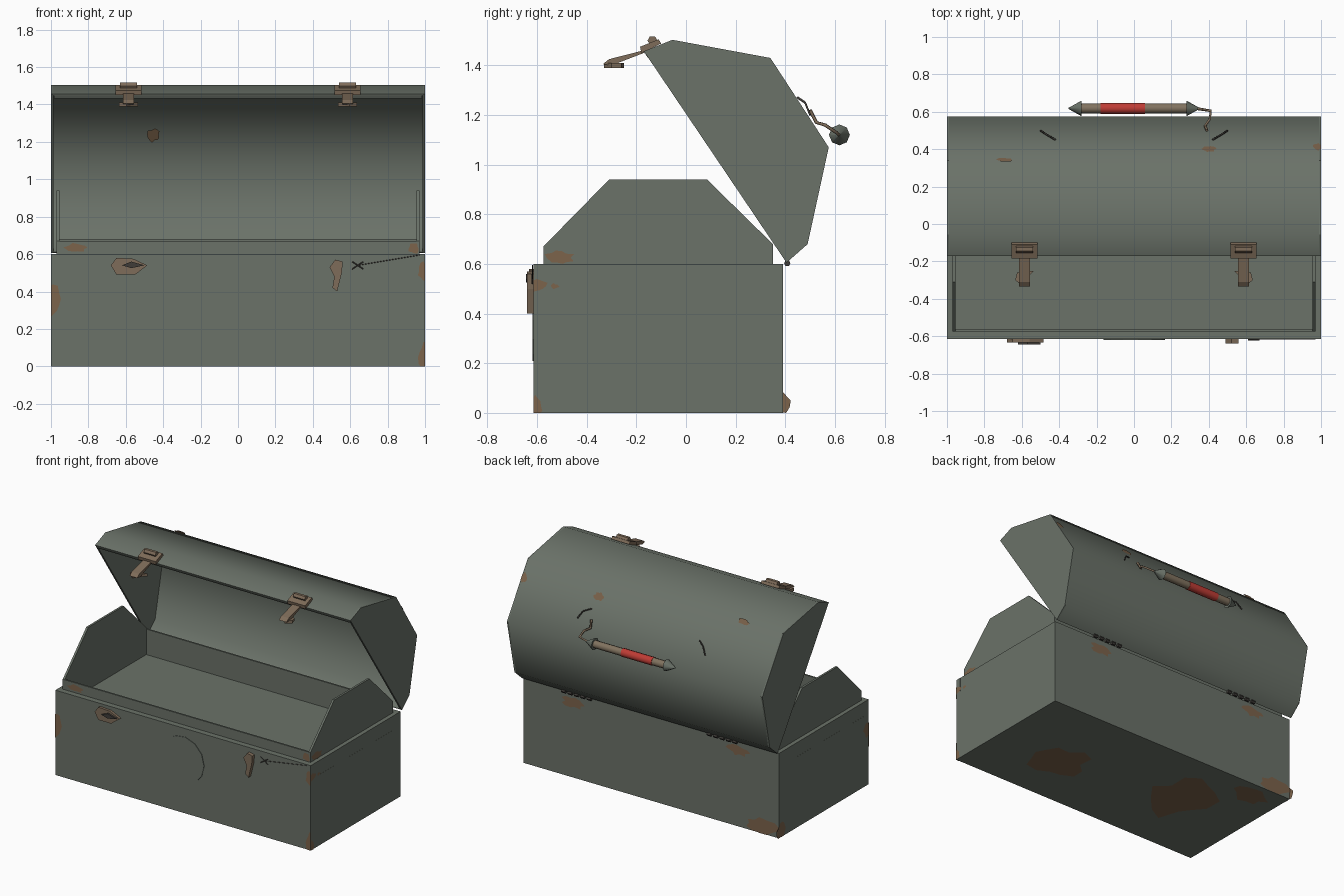
import bpy, bmesh, math, random
from mathutils import Vector, Matrix

cube = bpy.data.objects.get("Cube")
if cube:
    bpy.data.objects.remove(cube, do_unlink=True)


def material(name, rgb):
    m = bpy.data.materials.new(name)
    m.use_nodes = True
    m.diffuse_color = (*rgb, 1)
    m.node_tree.nodes["Principled BSDF"].inputs["Base Color"].default_value = (*rgb, 1)
    return m


GREEN = material("grey green paint", (0.145, 0.168, 0.14))
RUST = material("rust patch", (0.2, 0.125, 0.07))
BRASS = material("weathered brown metal", (0.21, 0.15, 0.1))
WOOD = material("worn grip", (0.22, 0.17, 0.115))
RED = material("red grip", (0.52, 0.045, 0.035))
DARK = material("dark metal", (0.05, 0.045, 0.04))


def finish(name, bm, mat):
    bmesh.ops.recalc_face_normals(bm, faces=bm.faces)
    mesh = bpy.data.meshes.new(name)
    bm.to_mesh(mesh)
    bm.free()
    mesh.materials.append(mat)
    ob = bpy.data.objects.new(name, mesh)
    bpy.context.collection.objects.link(ob)
    return ob


def smooth(ob, degrees):
    bpy.ops.object.select_all(action="DESELECT")
    ob.select_set(True)
    bpy.context.view_layer.objects.active = ob
    for mod in list(ob.modifiers):
        bpy.ops.object.modifier_apply(modifier=mod.name)
    bpy.ops.object.shade_smooth_by_angle(angle=math.radians(degrees))


def prism(name, pts, axis, a, b, mat):
    """Extrude a 2D outline from a to b along the given axis."""
    place = {"x": lambda p, t: (t, p[0], p[1]),
             "y": lambda p, t: (p[0], t, p[1]),
             "z": lambda p, t: (p[0], p[1], t)}[axis]
    bm = bmesh.new()
    low = [bm.verts.new(place(p, a)) for p in pts]
    high = [bm.verts.new(place(p, b)) for p in pts]
    bm.faces.new(low)
    bm.faces.new(high)
    n = len(pts)
    for i in range(n):
        j = (i + 1) % n
        bm.faces.new((low[i], low[j], high[j], high[i]))
    return finish(name, bm, mat)


def box(name, x, y, z, mat):
    return prism(name, [(x[0], y[0]), (x[1], y[0]), (x[1], y[1]), (x[0], y[1])], "z", *z, mat)


def rod(name, x0, x1, r0, r1, y, z, mat, sides=8):
    bm = bmesh.new()
    where = Matrix.Translation(((x0 + x1) / 2, y, z)) @ Matrix.Rotation(math.pi / 2, 4, "Y")
    bmesh.ops.create_cone(bm, cap_ends=True, segments=sides, radius1=r0, radius2=r1,
                          depth=x1 - x0, matrix=where)
    ob = finish(name, bm, mat)
    smooth(ob, 50)
    return ob


def wire(name, pts, radius, mat):
    cu = bpy.data.curves.new(name, "CURVE")
    cu.dimensions = "3D"
    cu.bevel_depth = radius
    cu.bevel_resolution = 0
    sp = cu.splines.new("POLY")
    sp.points.add(len(pts) - 1)
    for point, p in zip(sp.points, pts):
        point.co = (*p, 1)
    cu.materials.append(mat)
    bpy.context.collection.objects.link(bpy.data.objects.new(name, cu))


# Box body with a sunken tray
F, B = -0.615, 0.39          # front and back of the box
TF, TB = -0.575, 0.35        # front and back of the tray
RIM, FLOOR = 0.6, 0.5
prism("box_body", [(F, 0), (B, 0), (B, RIM), (TB, RIM), (TB, FLOOR), (TF, FLOOR),
                   (TF, RIM), (F, RIM)], "x", -1, 1, GREEN)
box("tray_front_lip", (-0.97, 0.97), (TF, TF + 0.012), (FLOOR, 0.67), GREEN)
box("tray_back_lip", (-0.97, 0.97), (TB - 0.012, TB), (FLOOR, 0.68), GREEN)
tray_end = [(TF, FLOOR), (TF, 0.67), (-0.31, 0.94), (0.085, 0.94), (TB, 0.68), (TB, FLOOR)]

# Open lid: a bent sheet between two end panels
lid = [(-0.17, 1.457), (-0.055, 1.503), (0.34, 1.43), (0.575, 1.07), (0.49, 0.68), (0.405, 0.605)]
bm = bmesh.new()
rows = [[bm.verts.new((x, y, z)) for x in (-0.99, 0.99)] for y, z in lid]
for r, s in zip(rows, rows[1:]):
    bm.faces.new((r[0], r[1], s[1], s[0]))
skin = finish("lid_skin", bm, GREEN)
outward = skin.data.polygons[1].normal.z > 0
mod = skin.modifiers.new("thickness", "SOLIDIFY")
mod.thickness = 0.01
mod.offset = -1 if outward else 1
smooth(skin, 60)
prism("lid_front_flange", [lid[0], (-0.157, 1.462), (-0.143, 1.437), (-0.155, 1.432)],
      "x", -0.985, 0.985, GREEN)

for s, side in ((-1, "right"), (1, "left")):
    prism(side + "_tray_end", tray_end, "x", s * 0.955, s * 0.97, GREEN)
    prism(side + "_rim", [(F, FLOOR), (B, FLOOR), (B, RIM), (F, RIM)], "x", s * 0.965, s * 0.9995, GREEN)
    prism(side + "_lid_end", lid, "x", s * 0.986, s * 1.0, GREEN)

    # Lid clasps: mount, knuckle, arm and hook
    c = s * 0.585
    w = 0.07
    prism(side + "_clasp_mount", [(-0.18, 1.45), (-0.185, 1.475), (-0.11, 1.505), (-0.1, 1.488)],
          "x", c - w, c + w, BRASS)
    rod(side + "_clasp_knuckle", c - 0.045, c + 0.045, 0.02, 0.02, -0.135, 1.5, BRASS, 6)
    prism(side + "_clasp_arm", [(-0.165, 1.462), (-0.31, 1.425), (-0.335, 1.405), (-0.3, 1.4),
                                (-0.17, 1.45)], "x", c - 0.03, c + 0.03, BRASS)
    prism(side + "_clasp_hook", [(c - s * 0.05, -0.25), (c + s * 0.04, -0.26), (c + s * 0.05, -0.3),
                                 (c + s * 0.01, -0.33), (c - s * 0.01, -0.29)],
          "z", 1.39, 1.41, BRASS)

    # Hinge knuckles and handle brackets
    for i in range(5):
        x = s * 0.57 + (i - 2) * 0.05
        rod(side + "_hinge_knuckle", x - 0.015, x + 0.015, 0.013, 0.013, 0.408, 0.603, DARK, 6)
    wire(side + "_handle_bracket", [(s * 0.5, 0.5, 1.2), (s * 0.47, 0.48, 1.25), (s * 0.42, 0.45, 1.27)],
         0.005, DARK)

# Carrying handle with tapered ends and one loose wire
HY, HZ = 0.618, 1.12
rod("handle_grip", -0.28, 0.28, 0.027, 0.027, HY, HZ, WOOD)
rod("handle_red_band", -0.18, 0.06, 0.03, 0.03, HY, HZ, RED)
rod("handle_right_cap", -0.35, -0.28, 0.003, 0.042, HY, HZ, GREEN)
rod("handle_left_cap", 0.28, 0.35, 0.042, 0.003, HY, HZ, GREEN)
wire("handle_wire", [(0.33, HY, HZ), (0.41, 0.605, 1.13), (0.405, 0.56, 1.16), (0.38, 0.525, 1.17),
                     (0.39, 0.5, 1.22)], 0.008, BRASS)

# Front catches
prism("right_catch", [(-0.68, 0.54), (-0.65, 0.58), (-0.56, 0.575), (-0.485, 0.54), (-0.55, 0.49),
                      (-0.65, 0.49)], "y", F, F - 0.018, BRASS)
prism("right_catch_slot", [(-0.62, 0.54), (-0.57, 0.56), (-0.5, 0.54), (-0.57, 0.525)],
      "y", F - 0.01, F - 0.03, DARK)
prism("left_catch", [(0.49, 0.53), (0.52, 0.57), (0.56, 0.56), (0.555, 0.5), (0.53, 0.4),
                     (0.505, 0.42), (0.515, 0.48)], "y", F, F - 0.025, BRASS)
for dx in (-0.03, 0.03):
    wire("front_hook_wire", [(0.64 - dx, F - 0.004, 0.52), (0.64 + dx, F - 0.004, 0.56)], 0.003, DARK)
wire("front_wire", [(0.64, F - 0.004, 0.54), (0.97, F - 0.004, 0.595)], 0.002, DARK)

# Round front plate
R = 0.167
disc = [(R * math.cos(2 * math.pi * i / 13), 0.375 + R * math.sin(2 * math.pi * i / 13)) for i in range(13)]
prism("front_plate", disc, "y", F, F - 0.004, GREEN)

# Rust patches: thin irregular blobs lying on a surface
random.seed(4)
AXES = {"front": ((1, 0, 0), (0, 0, 1)), "back": ((-1, 0, 0), (0, 0, 1)),
        "left": ((0, 1, 0), (0, 0, 1)), "right": ((0, -1, 0), (0, 0, 1)),
        "under": ((1, 0, 0), (0, -1, 0)),
        "lid": ((-1, 0, 0), (0, -0.546, 0.837)), "inside": ((1, 0, 0), (0, -0.546, 0.837))}


def patch(face, centre, ru, rv):
    u, v = (Vector(a) for a in AXES[face])
    out = u.cross(v).normalized() * 0.003
    bm = bmesh.new()
    ring = []
    for i in range(14):
        t = 2 * math.pi * i / 14
        k = random.uniform(0.65, 1.1)
        p = Vector(centre) + u * ru * k * math.cos(t) + v * rv * k * math.sin(t)
        p.x = max(-1, min(1, p.x))
        p.y = max(F, p.y)
        p.z = max(0, p.z)
        ring.append(bm.verts.new(p + out))
    bm.faces.new(ring)
    mesh = bpy.data.meshes.new("rust_patch")
    bm.to_mesh(mesh)
    bm.free()
    mesh.materials.append(RUST)
    bpy.context.collection.objects.link(bpy.data.objects.new("rust_patch", mesh))


for face, centre, ru, rv in (
        ("front", (-1, F, 0.36), 0.07, 0.11), ("front", (1, F, 0.05), 0.04, 0.08),
        ("front", (1, F, 0.51), 0.04, 0.05), ("front", (-0.87, TF, 0.635), 0.07, 0.025),
        ("front", (0.94, TF, 0.63), 0.03, 0.035),
        ("left", (1, F, 0.03), 0.04, 0.05), ("left", (1, F, 0.51), 0.06, 0.03),
        ("left", (1, -0.53, 0.51), 0.02, 0.012), ("left", (0.97, -0.51, 0.625), 0.06, 0.03),
        ("right", (-1, -0.59, 0.4), 0.04, 0.06), ("right", (-1, 0.37, 0.05), 0.05, 0.06),
        ("back", (0.61, B, 0.53), 0.09, 0.04), ("back", (-0.68, B, 0.54), 0.09, 0.04),
        ("back", (-0.88, B, 0.05), 0.14, 0.06),
        ("under", (0.47, -0.2, 0), 0.22, 0.2), ("under", (-0.44, -0.05, 0), 0.24, 0.28),
        ("under", (-0.77, 0.27, 0), 0.14, 0.1),
        ("lid", (-0.69, 0.34, 1.432), 0.05, 0.02), ("lid", (0.4, 0.4, 1.338), 0.04, 0.03),
        ("lid", (0.98, 0.41, 1.323), 0.025, 0.04),
        ("inside", (-0.45, 0.45, 1.25), 0.035, 0.05)):
    if face == "inside":
        centre = Vector(centre) - Vector((0, 0.837, 0.546)) * 0.016
        AXES[face] = ((1, 0, 0), (0, -0.546, 0.837))
    patch(face, centre, ru, rv)
for angle in (15, 60, 95, 130, 175, 210, 330):
    t = math.radians(angle)
    patch("front", (0.135 * math.cos(t), F - 0.004, 0.375 + 0.135 * math.sin(t)), 0.025, 0.025)
